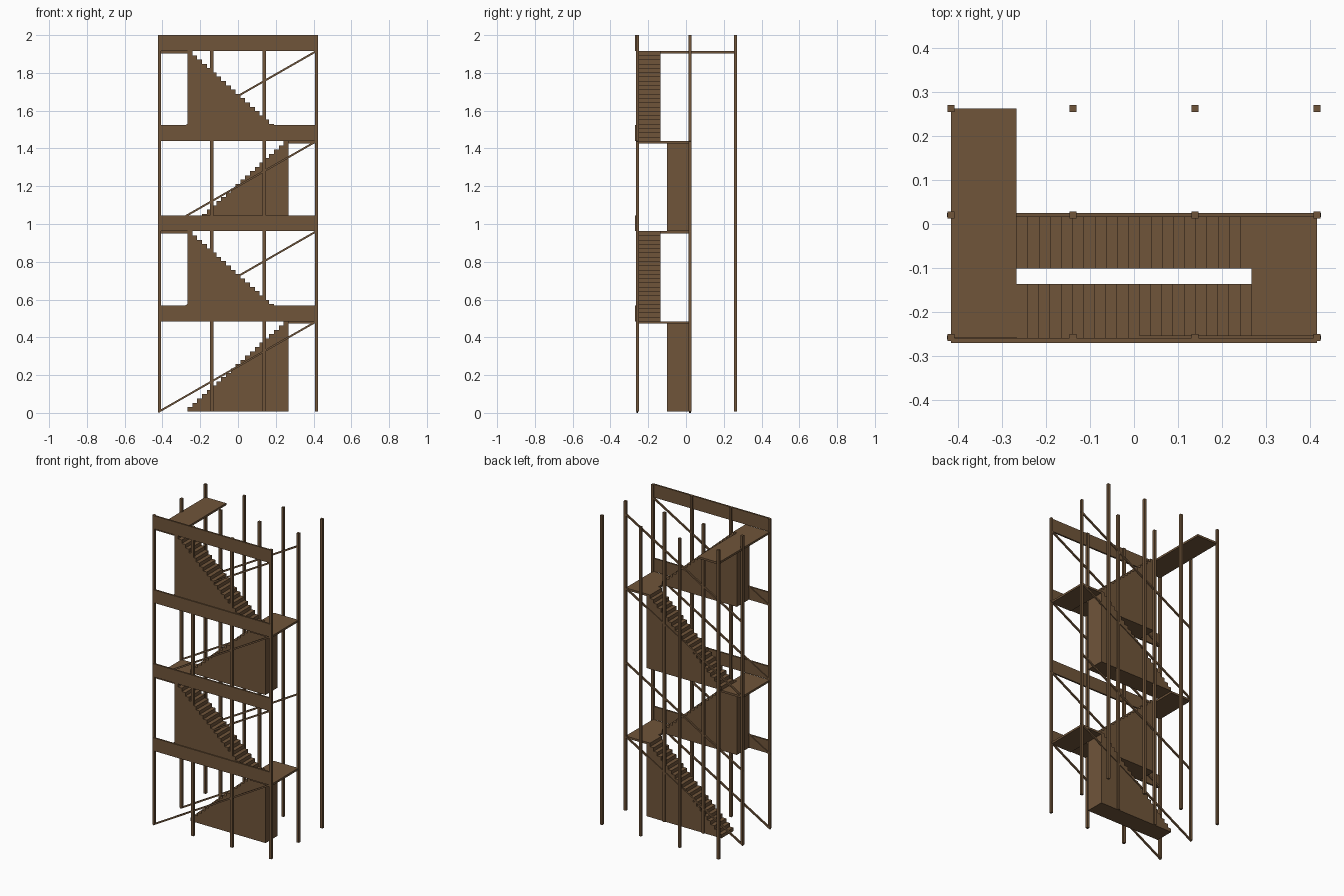
import bpy, bmesh, math
from mathutils import Matrix, Vector

cube = bpy.data.objects.get("Cube")
if cube:
    bpy.data.objects.remove(cube, do_unlink=True)

# Single timber colour
brown = bpy.data.materials.new("timber_brown")
color = (0.16, 0.09, 0.042, 1)
brown.use_nodes = True
brown.diffuse_color = color
brown.node_tree.nodes["Principled BSDF"].inputs["Base Color"].default_value = color

BASE, STOREY, TOP = 0.008, 0.477, 2.0
XS = (-0.416, -0.139, 0.139, 0.416)
FRONT, MID, BACK = -0.258, 0.0205, 0.262
STAIR = 0.267          # half length of a flight
STEPS = 21


def finish(name, bm):
    bmesh.ops.recalc_face_normals(bm, faces=bm.faces)
    mesh = bpy.data.meshes.new(name)
    bm.to_mesh(mesh)
    bm.free()
    mesh.materials.append(brown)
    obj = bpy.data.objects.new(name, mesh)
    bpy.context.collection.objects.link(obj)
    return obj


def box(name, x, y, z):
    """Box from three (low, high) ranges."""
    bm = bmesh.new()
    size = [b - a for a, b in (x, y, z)]
    mid = [(a + b) / 2 for a, b in (x, y, z)]
    bmesh.ops.create_cube(bm, size=1, matrix=Matrix.Translation(mid) @ Matrix.Diagonal((*size, 1)))
    return finish(name, bm)


def brace(name, y, z):
    """Diagonal bar rising towards +x across one storey."""
    run = XS[-1] - XS[0]
    length = math.hypot(run, STOREY) + 0.014
    turn = Matrix.Rotation(-math.atan2(STOREY, run), 4, 'Y')
    bm = bmesh.new()
    bmesh.ops.create_cube(bm, size=1, matrix=Matrix.Translation((0, y, z + STOREY / 2))
                          @ turn @ Matrix.Diagonal((length, 0.01, 0.01, 1)))
    return finish(name, bm)


def flight(name, y0, y1, z, side):
    """Solid stepped block climbing towards the given side in x."""
    going, rise = 2 * STAIR / STEPS, STOREY / STEPS
    pts = [(-STAIR, 0)]
    for i in range(STEPS):
        x = -STAIR + i * going
        pts += [(x, (i + 1) * rise), (x + going, (i + 1) * rise)]
    pts.append((STAIR, 0))
    bm = bmesh.new()
    face = bm.faces.new([bm.verts.new((side * x, y0, z + h)) for x, h in pts])
    ext = bmesh.ops.extrude_face_region(bm, geom=[face])
    moved = [g for g in ext["geom"] if isinstance(g, bmesh.types.BMVert)]
    bmesh.ops.translate(bm, verts=moved, vec=Vector((0, y1 - y0, 0)))
    return finish(name, bm)


# Posts in three rows
for row, y in (("front", FRONT), ("middle", MID), ("back", BACK)):
    for i, x in enumerate(XS):
        box(f"{row}_post_{i + 1}", (x - 0.008, x + 0.008), (y - 0.008, y + 0.008), (BASE, TOP))

# Storeys: flight, landing, front rail and braces
for k in range(4):
    low = BASE + k * STOREY
    high = low + STOREY
    n = k + 1
    if k % 2 == 0:
        flight(f"back_flight_{n}", -0.101, MID, low, 1)
        span = (STAIR, XS[-1])
    else:
        flight(f"front_flight_{n}", -0.2635, -0.136, low, -1)
        span = (XS[0], -STAIR)
    depth = (FRONT, BACK if k == 3 else MID)
    box(f"landing_{n}", span, depth, (high - 0.013, high))
    box(f"front_rail_{n}", (XS[0], XS[-1]), (-0.27, -0.259), (high, high + TOP - BASE - 4 * STOREY))
    brace(f"front_brace_{n}", FRONT, low)
    brace(f"middle_brace_{n}", MID, low)
